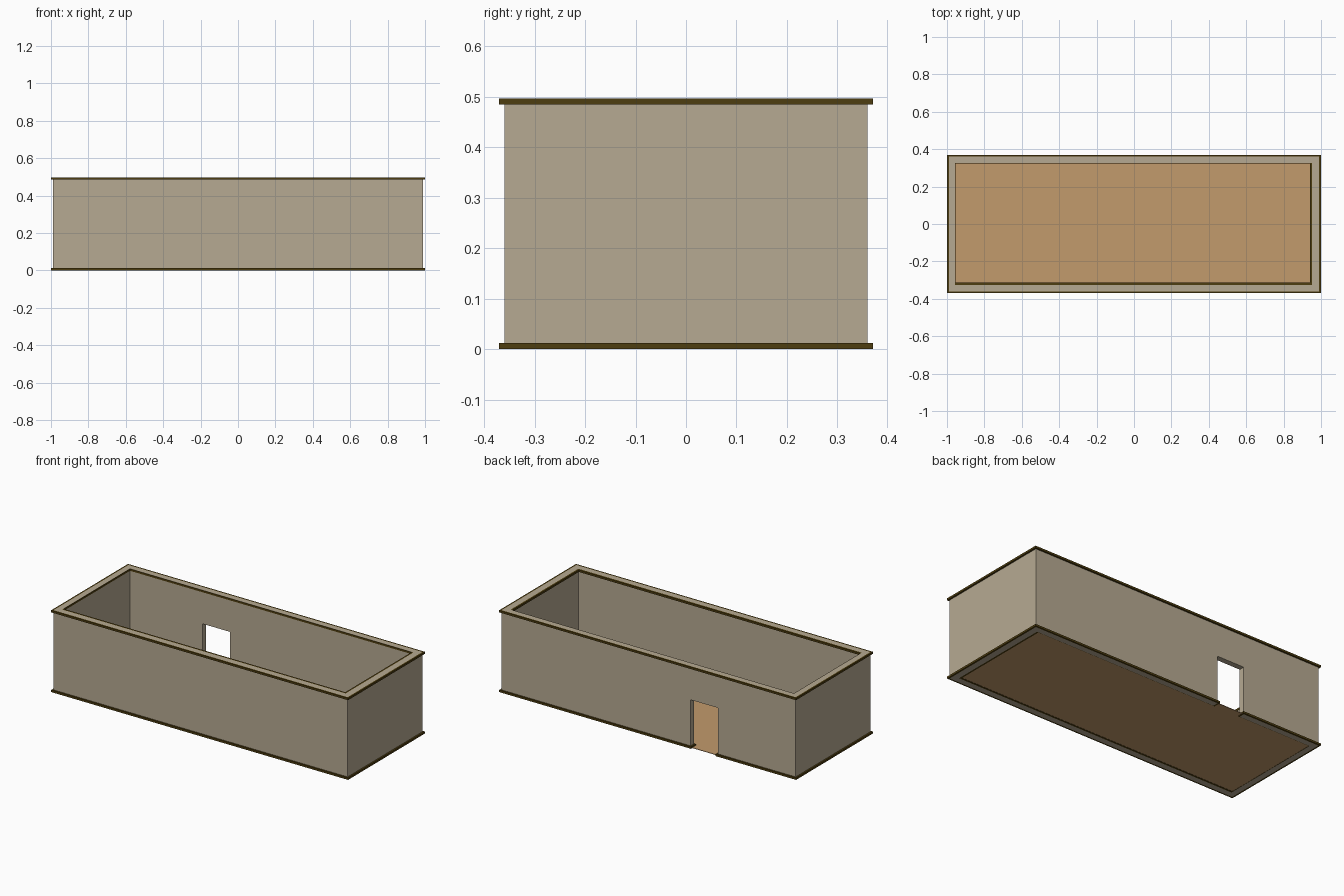
import bpy, bmesh

if "Cube" in bpy.data.objects:
    bpy.data.objects.remove(bpy.data.objects["Cube"])


def material(name, r, g, b):
    m = bpy.data.materials.new(name)
    m.diffuse_color = (r, g, b, 1)
    m.use_nodes = True
    m.node_tree.nodes["Principled BSDF"].inputs["Base Color"].default_value = m.diffuse_color
    return m


WALL = material("beige_plaster", 0.47, 0.40, 0.287)
TRIM = material("dark_wood", 0.076, 0.047, 0.005)
FLOOR = material("tan_floor", 0.54, 0.325, 0.15)


def finish(name, bm, mat):
    bmesh.ops.recalc_face_normals(bm, faces=bm.faces)
    me = bpy.data.meshes.new(name)
    bm.to_mesh(me)
    bm.free()
    ob = bpy.data.objects.new(name, me)
    bpy.context.collection.objects.link(ob)
    if mat:
        me.materials.append(mat)
    return ob


def box(name, x0, x1, y0, y1, z0, z1, mat):
    bm = bmesh.new()
    bmesh.ops.create_cube(bm, size=1)
    for v in bm.verts:
        v.co = (x1 if v.co.x > 0 else x0,
                y1 if v.co.y > 0 else y0,
                z1 if v.co.z > 0 else z0)
    return finish(name, bm, mat)


def ring(name, outer, inner, z0, z1, mat, cutter=None):
    """Rectangular frame between two (x0, x1, y0, y1) rectangles."""
    bm = bmesh.new()

    def corners(r, z):
        x0, x1, y0, y1 = r
        return [bm.verts.new((x, y, z)) for x, y in
                ((x0, y0), (x1, y0), (x1, y1), (x0, y1))]

    loops = [corners(outer, z0), corners(outer, z1),
             corners(inner, z1), corners(inner, z0)]
    for k in range(4):
        a, b = loops[k], loops[(k + 1) % 4]
        for i in range(4):
            j = (i + 1) % 4
            bm.faces.new((a[i], a[j], b[j], b[i]))
    ob = finish(name, bm, mat)
    if cutter:
        mod = ob.modifiers.new("doorway", 'BOOLEAN')
        mod.operation = 'DIFFERENCE'
        mod.solver = 'EXACT'
        mod.object = cutter
    return ob


H, T = 0.497, 0.012           # wall height, trim height
DX0, DX1, DZ = -0.467, -0.283, 0.292   # doorway
OUT = (-0.99, 0.99, -0.36, 0.36)
INN = (-0.956, 0.953, -0.326, 0.326)
TRIM_OUT = (-1.0, 1.0, -0.37, 0.37)
TRIM_INN = (-0.954, 0.942, -0.314, 0.324)

# doorway cutter
door = box("doorway_cutter", DX0, DX1, 0.25, 0.45, -0.1, DZ, None)
door.hide_render = True
door.hide_viewport = False
door.display_type = 'WIRE'

# walls with the doorway in the back
ring("walls", OUT, INN, 0, H, WALL, door)

# trims at the foot and head of the walls, outside and inside
for label, z, cut in (("base", 0, door), ("top", H - T, None)):
    ring(label + "_outer_trim", TRIM_OUT, OUT, z, z + T, TRIM, cut)
    ring(label + "_inner_trim", INN, TRIM_INN, z, z + T, TRIM, cut)

# base trim returning into the doorway
for label, x0, x1 in (("left", DX0, DX0 + 0.01), ("right", DX1 - 0.01, DX1)):
    box("door_trim_" + label, x0, x1, 0.324, 0.37, 0, T, TRIM)

# floor and threshold
box("floor", INN[0], INN[1], INN[2], INN[3], 0.001, 0.004, FLOOR)
box("threshold", DX0, DX1, INN[3], 0.36, 0.001, 0.004, FLOOR)
